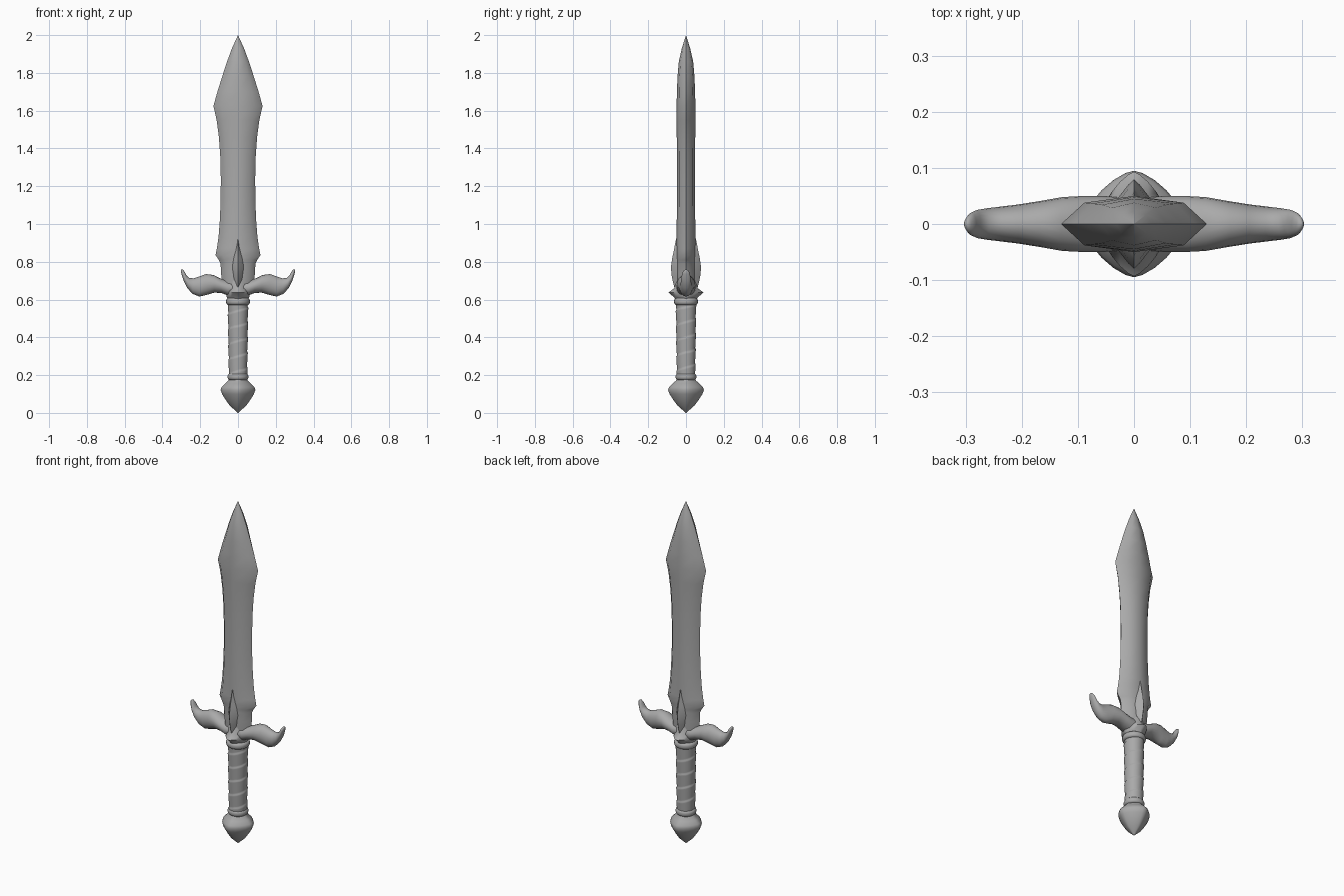
import bpy, bmesh, math
from mathutils import Vector

if "Cube" in bpy.data.objects:
    bpy.data.objects.remove(bpy.data.objects["Cube"])

steel = bpy.data.materials.new("grey steel")
steel.diffuse_color = (0.4, 0.4, 0.4, 1)
steel.use_nodes = True
steel.node_tree.nodes["Principled BSDF"].inputs["Base Color"].default_value = steel.diffuse_color


def loft(name, rings, angle=45, mirror=False):
    """Skin a list of equal-length point rings and cap both ends."""
    bm = bmesh.new()
    loops = [[bm.verts.new(p) for p in r] for r in rings]
    n = len(loops[0])
    for a, b in zip(loops, loops[1:]):
        for i in range(n):
            j = (i + 1) % n
            bm.faces.new((a[i], a[j], b[j], b[i]))
    bm.faces.new(loops[0][::-1])
    bm.faces.new(loops[-1])
    if mirror:
        dup = bmesh.ops.duplicate(bm, geom=bm.verts[:] + bm.edges[:] + bm.faces[:])["geom"]
        for v in dup:
            if isinstance(v, bmesh.types.BMVert):
                v.co.x *= -1
    bmesh.ops.remove_doubles(bm, verts=bm.verts[:], dist=1e-5)
    bmesh.ops.recalc_face_normals(bm, faces=bm.faces[:])
    me = bpy.data.meshes.new(name)
    bm.to_mesh(me)
    bm.free()
    me.materials.append(steel)
    ob = bpy.data.objects.new(name, me)
    bpy.context.collection.objects.link(ob)
    bpy.ops.object.select_all(action='DESELECT')
    ob.select_set(True)
    bpy.context.view_layer.objects.active = ob
    bpy.ops.object.shade_smooth_by_angle(angle=math.radians(angle))
    return ob


def oval(z, rx, ry, power=2.0, n=24):
    """Superellipse ring: power 2 is round, 1 is a diamond."""
    pts = []
    for i in range(n):
        a = 2 * math.pi * i / n
        c, s = math.cos(a), math.sin(a)
        pts.append((rx * math.copysign(abs(c) ** (2 / power), c),
                    ry * math.copysign(abs(s) ** (2 / power), s), z))
    return pts


def blade_ring(z, w, t):
    k, e = 0.68 * w, 0.76 * t
    return [(w, 0, z), (k, e, z), (0, t, z), (-k, e, z),
            (-w, 0, z), (-k, -e, z), (0, -t, z), (k, -e, z)]


# Blade with flared base and leaf point: z, half width, half thickness
blade = [(0.66, .08, .046), (0.74, .09, .05), (0.79, .092, .05), (0.81, .102, .05),
         (0.835, .119, .05), (0.87, .112, .05), (0.93, .103, .05), (1.02, .096, .049),
         (1.12, .092, .048), (1.24, .091, .048), (1.36, .094, .048), (1.46, .101, .049),
         (1.55, .113, .05), (1.625, .13, .05), (1.70, .109, .048), (1.78, .084, .045),
         (1.86, .058, .038), (1.93, .032, .022), (2.0, .0002, .0002)]
loft("blade", [blade_ring(*s) for s in blade], 50)

# Pointed leaf laid over the blade root on both faces
leaf = [(0.64, .03, .055), (0.68, .035, .066), (0.72, .047, .075), (0.77, .056, .08),
        (0.82, .05, .073), (0.86, .036, .064), (0.90, .018, .057), (0.95, .002, .045)]
loft("guard_leaf", [oval(*s, 1.15, 16) for s in leaf])

# Central hub of the guard, ridged front and back
hub = [(0.60, .052, .055), (0.615, .06, .066), (0.637, .066, .093),
       (0.66, .07, .062), (0.70, .07, .052), (0.72, .06, .045)]
loft("guard_hub", [oval(*s, 1.4) for s in hub])

# Curled wings: top x, z, bottom x, z, half thickness
wing = [(.0, .70, .0, .615, .045), (.06, .70, .05, .62, .05), (.095, .712, .085, .634, .05),
        (.13, .73, .125, .637, .048), (.17, .735, .165, .625, .041),
        (.205, .722, .205, .616, .035), (.235, .712, .24, .630, .031),
        (.258, .715, .268, .66, .028), (.273, .728, .287, .697, .025),
        (.281, .745, .299, .735, .02), (.290, .757, .303, .754, .011),
        (.298, .760, .301, .758, .002)]
rings = []
for tx, tz, bx, bz, t in wing:
    top, bot = Vector((tx, 0, tz)), Vector((bx, 0, bz))
    mid, half = (top + bot) / 2, (top - bot) / 2
    rings.append([mid + half * math.cos(a) + Vector((0, t * math.sin(a), 0))
                  for a in (2 * math.pi * i / 20 for i in range(20))])
loft("guard_wings", rings, 60, mirror=True)

# Grip with a spiral strap wrap
rings = []
for k in range(75):
    z = 0.19 + 0.40 * k / 74
    ring = []
    for i in range(32):
        a = 2 * math.pi * i / 32
        step = (z / 0.08 - a / (2 * math.pi)) % 1
        r = 0.0465 + 0.005 * (z - 0.19) / 0.4 + 0.004 * step
        ring.append((r * math.cos(a), r * math.sin(a), z))
    rings.append(ring)
loft("grip", rings, 60)

# Collars at both ends of the grip
for name, z0, z1, r in (("upper_collar", .572, .607, .063), ("lower_collar", .175, .208, .055)):
    h = z1 - z0
    prof = [(0, .86), (.15, .96), (.35, 1), (.65, 1), (.85, .96), (1, .86)]
    loft(name, [oval(z0 + f * h, r * s, r * s) for f, s in prof])

# Pommel: four-ridged pointed drop
pommel = [(0.0, .001), (0.015, .018), (0.04, .046), (0.07, .068), (0.10, .087),
          (0.122, .095), (0.137, .09), (0.155, .071), (0.17, .054), (0.185, .046)]
loft("pommel", [oval(z, r * .97, r, 1.5) for z, r in pommel], 40)
